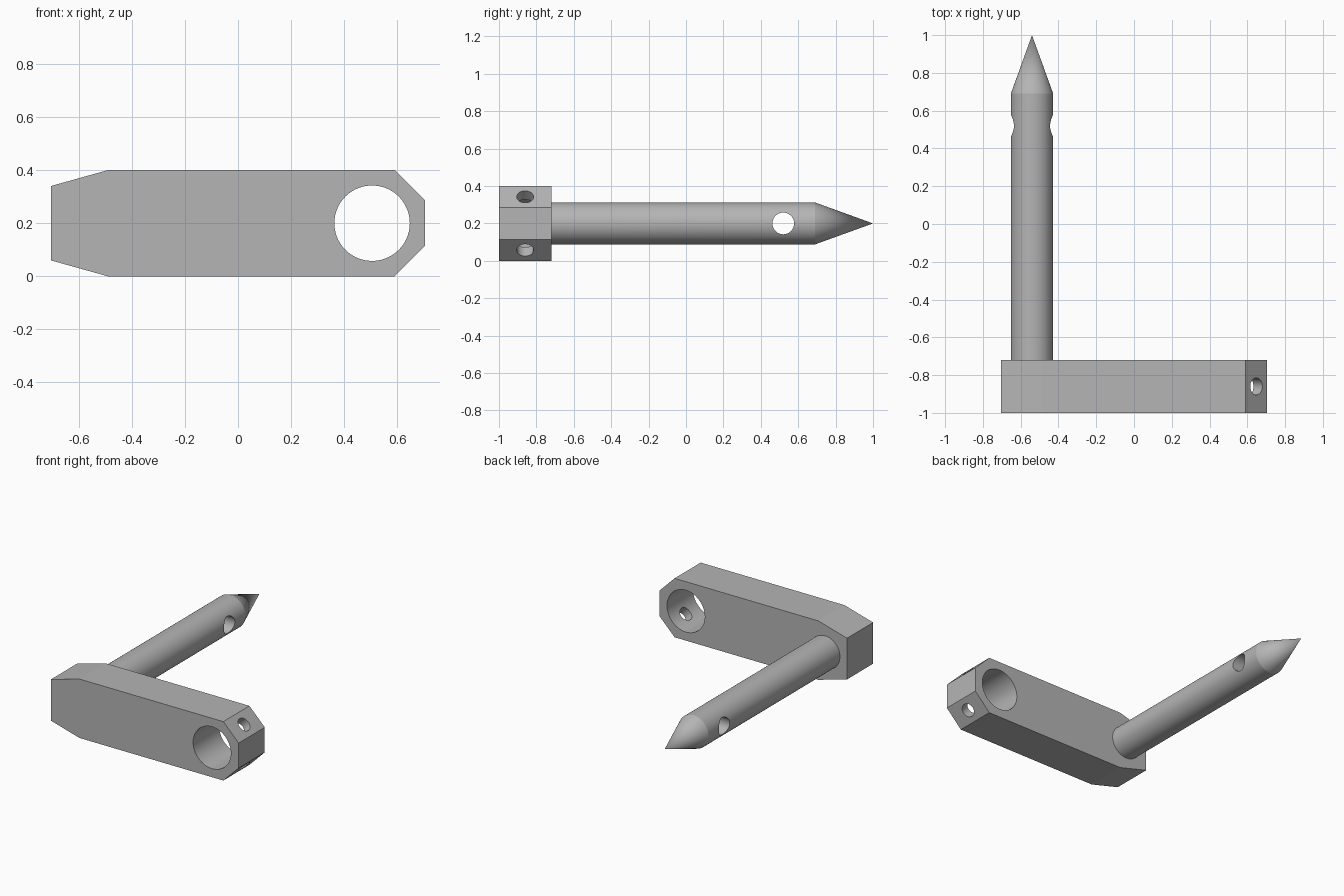
import bpy, bmesh, math
from mathutils import Vector

cube = bpy.data.objects.get("Cube")
if cube:
    bpy.data.objects.remove(cube, do_unlink=True)

STEEL = (0.46, 0.46, 0.46, 1)
steel = bpy.data.materials.new("steel grey")
steel.use_nodes = True
steel.diffuse_color = STEEL
steel.node_tree.nodes["Principled BSDF"].inputs["Base Color"].default_value = STEEL

FRONT, BACK, MID_Z = -1.0, -0.72, 0.2
BORE = Vector((0.505, (FRONT + BACK) / 2, MID_Z))
PIN_X, PIN_R = -0.54, 0.112


def make_object(name, bm):
    bmesh.ops.recalc_face_normals(bm, faces=bm.faces)
    mesh = bpy.data.meshes.new(name)
    bm.to_mesh(mesh)
    bm.free()
    mesh.materials.append(steel)
    obj = bpy.data.objects.new(name, mesh)
    bpy.context.collection.objects.link(obj)
    return obj


def drill(name, start, end, radius, sides=64):
    """Round cutter running from start to end."""
    start, end = Vector(start), Vector(end)
    axis = end - start
    bm = bmesh.new()
    bmesh.ops.create_cone(bm, cap_ends=True, segments=sides, radius1=radius,
                          radius2=radius, depth=axis.length)
    obj = make_object(name, bm)
    obj.rotation_mode = 'QUATERNION'
    obj.rotation_quaternion = axis.to_track_quat('Z', 'Y')
    obj.location = (start + end) / 2
    obj.hide_render = True
    return obj


def finish(obj, cutters):
    """Cut the holes, then smooth the round walls."""
    bpy.ops.object.select_all(action='DESELECT')
    bpy.context.view_layer.objects.active = obj
    obj.select_set(True)
    for cutter in cutters:
        mod = obj.modifiers.new(cutter.name, 'BOOLEAN')
        mod.operation = 'DIFFERENCE'
        mod.solver = 'EXACT'
        mod.object = cutter
        bpy.ops.object.modifier_apply(modifier=mod.name)
        bpy.data.objects.remove(cutter, do_unlink=True)
    bpy.ops.object.shade_smooth_by_angle(angle=math.radians(15))


# Arm: chamfered bar, upper half of the outline mirrored below
half = [(-0.705, 0.14), (-0.49, 0.2), (0.59, 0.2), (0.705, 0.085)]
outline = half + [(x, -z) for x, z in reversed(half)]
bm = bmesh.new()
face = bm.faces.new([bm.verts.new((x, FRONT, MID_Z + z)) for x, z in outline])
ext = bmesh.ops.extrude_face_region(bm, geom=[face])
moved = [v for v in ext["geom"] if isinstance(v, bmesh.types.BMVert)]
bmesh.ops.translate(bm, verts=moved, vec=(0, BACK - FRONT, 0))
arm = make_object("arm", bm)

# Large bore and a screw hole through each chamfer into it
cutters = [drill("bore_cutter", BORE - Vector((0, 0.3, 0)),
                 BORE + Vector((0, 0.3, 0)), 0.142, 96)]
for side, label in ((1, "upper"), (-1, "lower")):
    outward = Vector((1, 0, side)) * 0.25
    cutters.append(drill(label + "_screw_cutter", BORE, BORE + outward, 0.045, 48))
finish(arm, cutters)

# Pin: round shaft with a conical point, lying along y
bm = bmesh.new()
rings = []
SIDES = 64
for y in (BACK - 0.04, 0.69):
    rings.append([bm.verts.new((PIN_X + PIN_R * math.cos(a), y, MID_Z + PIN_R * math.sin(a)))
                  for a in (math.tau * i / SIDES for i in range(SIDES))])
tip = bm.verts.new((PIN_X, 1, MID_Z))
bm.faces.new(rings[0])
for i in range(SIDES):
    j = (i + 1) % SIDES
    bm.faces.new((rings[0][i], rings[0][j], rings[1][j], rings[1][i]))
    bm.faces.new((rings[1][i], rings[1][j], tip))
pin = make_object("pin", bm)

# Cross hole near the point
finish(pin, [drill("cross_hole_cutter", (PIN_X - 0.3, 0.52, MID_Z),
                   (PIN_X + 0.3, 0.52, MID_Z), 0.058)])
